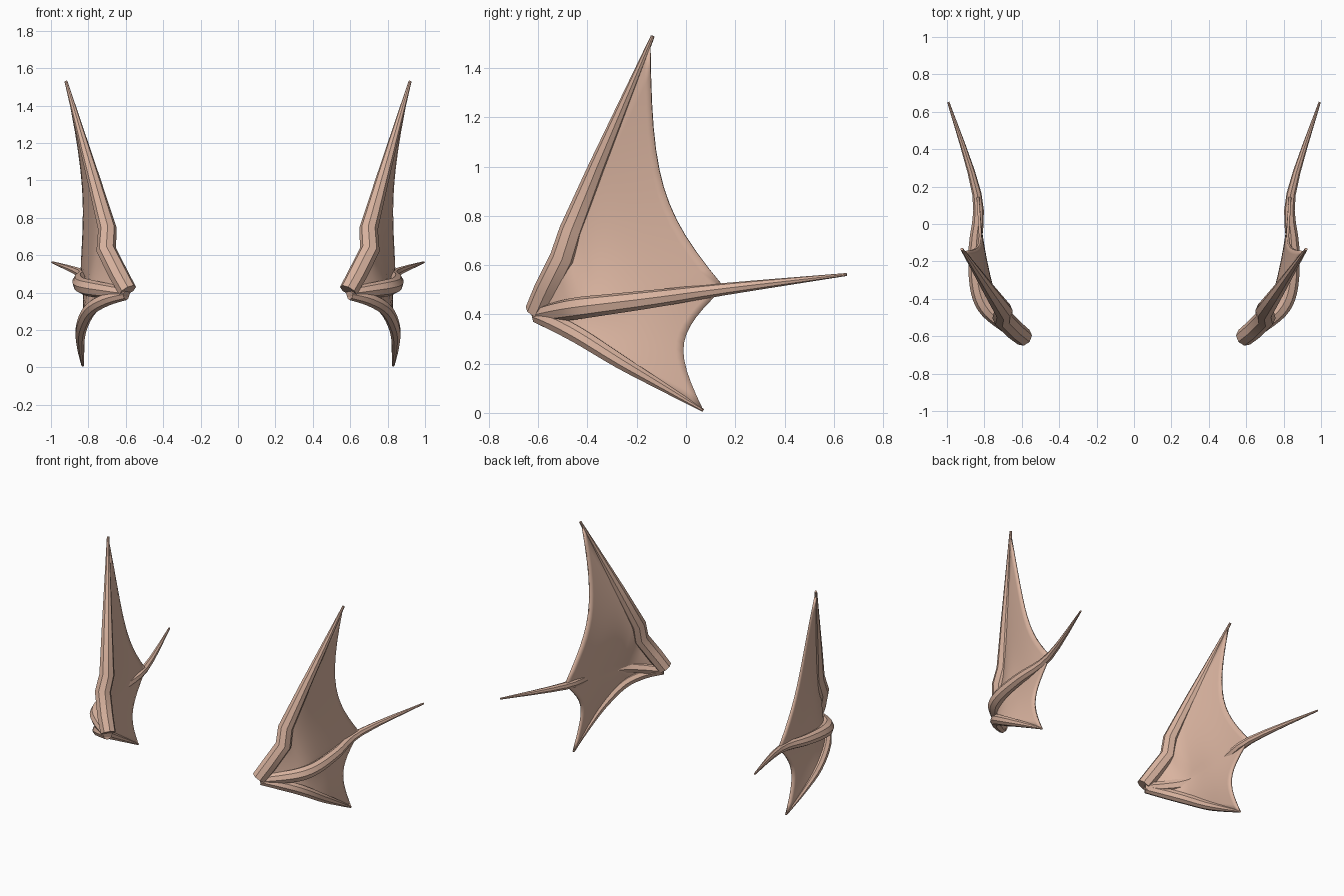
import bpy, bmesh, math
from mathutils import Vector

if "Cube" in bpy.data.objects:
    bpy.data.objects.remove(bpy.data.objects["Cube"])

skin = bpy.data.materials.new("skin")
skin.diffuse_color = (0.70, 0.455, 0.35, 1)
skin.use_nodes = True
skin.node_tree.nodes["Principled BSDF"].inputs["Base Color"].default_value = skin.diffuse_color


def smooth_path(pts, steps=4):
    """Catmull-Rom through points of any dimension."""
    pts = [Vector(p) for p in pts]
    out = []
    for i in range(len(pts) - 1):
        a, b, c, d = pts[max(i - 1, 0)], pts[i], pts[i + 1], pts[min(i + 2, len(pts) - 1)]
        for s in range(steps):
            t = s / steps
            out.append(0.5 * (2 * b + (c - a) * t + (2 * a - 5 * b + 4 * c - d) * t * t
                              + (3 * b - a - 3 * c + d) * t ** 3))
    return out + [pts[-1]]


def finish(ob):
    bpy.ops.object.select_all(action='DESELECT')
    ob.select_set(True)
    bpy.context.view_layer.objects.active = ob
    if ob.type == 'CURVE':
        bpy.ops.object.convert(target='MESH')
        ob = bpy.context.object
    ob.data.materials.clear()
    ob.data.materials.append(skin)
    bpy.ops.object.shade_smooth_by_angle(angle=math.radians(40))
    m = ob.modifiers.new("mirror", 'MIRROR')
    m.use_mirror_merge = False
    return ob


def spine(name, pts):
    """Tapered tube through (x, y, z, radius) points."""
    cu = bpy.data.curves.new(name, 'CURVE')
    cu.dimensions = '3D'
    cu.bevel_depth = 1.0
    cu.bevel_resolution = 2
    cu.use_fill_caps = True
    sp = cu.splines.new('POLY')
    sp.points.add(len(pts) - 1)
    for p, q in zip(sp.points, pts):
        p.co = (q[0], q[1], q[2], 1)
        p.radius = q[3]
    ob = bpy.data.objects.new(name, cu)
    bpy.context.collection.objects.link(ob)
    return finish(ob)


def at(path, t):
    """Point at fraction t of the path length."""
    lens = [(b - a).length for a, b in zip(path, path[1:])]
    d = t * sum(lens)
    for a, b, l in zip(path, path[1:], lens):
        if d <= l:
            return a.lerp(b, d / l)
        d -= l
    return path[-1].copy()


# Ear spines: x, y, z, radius
upper = [(0.59, -0.605, 0.41, 0.050), (0.64, -0.565, 0.50, 0.053), (0.705, -0.50, 0.63, 0.053),
         (0.698, -0.465, 0.74, 0.050), (0.77, -0.36, 1.00, 0.036), (0.92, -0.135, 1.53, 0.008)]
middle = smooth_path([(0.595, -0.60, 0.395, 0.032), (0.70, -0.53, 0.41, 0.040),
                      (0.795, -0.44, 0.425, 0.045), (0.838, -0.32, 0.44, 0.042),
                      (0.848, -0.12, 0.465, 0.036), (0.84, 0.16, 0.503, 0.025),
                      (0.993, 0.652, 0.562, 0.006)])
lower = smooth_path([(0.60, -0.60, 0.39, 0.030), (0.70, -0.535, 0.365, 0.036),
                     (0.79, -0.43, 0.31, 0.036), (0.838, -0.27, 0.21, 0.031),
                     (0.842, -0.10, 0.11, 0.020), (0.83, 0.07, 0.01, 0.007)])
spine("upper_spine", upper)
spine("middle_spine", middle)
spine("lower_spine", lower)

# Edge lines of the skin between the spines; the middle one runs on the inner side
top_line = [Vector(p[:3]) for p in upper[:-1]] + [Vector((0.913, -0.145, 1.505))]
mid_line = smooth_path([(0.62, -0.59, 0.40), (0.735, -0.48, 0.42), (0.79, -0.37, 0.44),
                        (0.805, -0.18, 0.465), (0.825, 0.0, 0.49), (0.835, 0.155, 0.51)])
low_line = [Vector(p[:3]) for p in lower]

# Webbing: two panels with scalloped trailing edges
bm = bmesh.new()
ROWS, COLS = 20, 12


def panel(a, b, scallop, bow):
    grid = []
    for i in range(ROWS + 1):
        row = []
        for j in range(COLS + 1):
            u, t = j / COLS, 0.03 + 0.97 * i / ROWS
            arch = 4 * u * (1 - u)
            s = t * (1 - scallop * arch)
            p = at(a, s).lerp(at(b, s), u)
            p.x -= bow * arch * t
            row.append(bm.verts.new(p))
        grid.append(row)
    for r, q in zip(grid, grid[1:]):
        for j in range(COLS):
            bm.faces.new((r[j], r[j + 1], q[j + 1], q[j]))


panel(top_line, mid_line, 0.15, 0.022)
panel(mid_line, low_line, 0.155, 0.012)
bmesh.ops.remove_doubles(bm, verts=bm.verts, dist=0.0005)
bmesh.ops.recalc_face_normals(bm, faces=bm.faces)
me = bpy.data.meshes.new("webbing")
bm.to_mesh(me)
bm.free()
web = bpy.data.objects.new("webbing", me)
bpy.context.collection.objects.link(web)
sol = web.modifiers.new("thickness", 'SOLIDIFY')
sol.thickness = 0.014
sol.offset = 0
finish(web)
